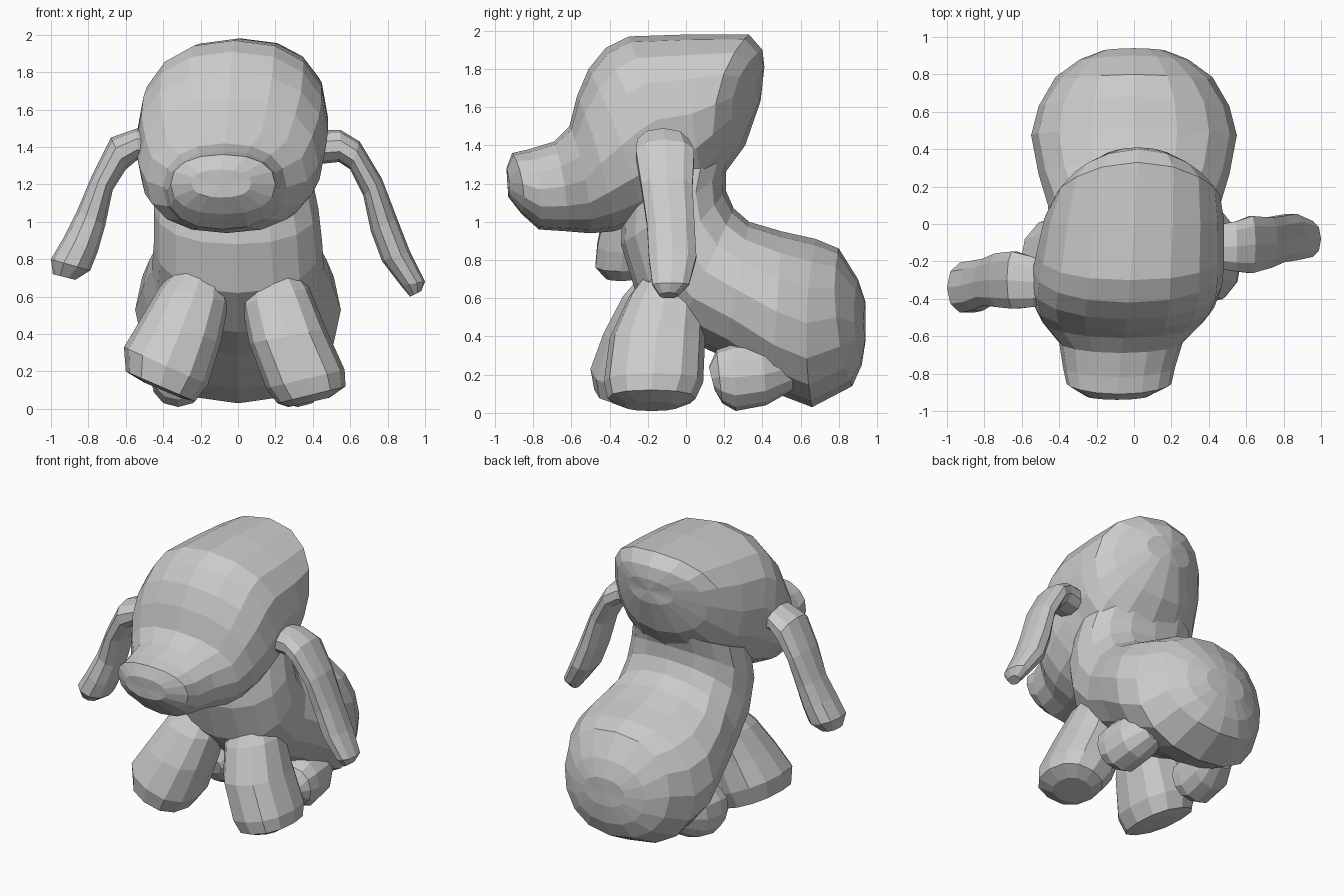
import bpy, bmesh, math
from mathutils import Vector


def loft(name, rings, sides=14, power=0.9):
    """Skin rounded rings; each ring = (edge point, opposite edge point, half-width vector, bow)."""
    bm = bmesh.new()
    loops, mids = [], []
    for a, b, side, bow in rings:
        a, b, side = Vector(a), Vector(b), Vector(side)
        mid, up = (a + b) / 2, (a - b) / 2
        loop = []
        for i in range(sides):
            t = 2 * math.pi * i / sides
            c, s = math.cos(t), math.sin(t)
            c = math.copysign(abs(c) ** power, c)
            s = math.copysign(abs(s) ** power, s)
            loop.append(bm.verts.new(mid + up * c + side * s + Vector((0, bow * s * s, 0))))
        loops.append(loop)
        mids.append(mid)
    for lo, hi in zip(loops, loops[1:]):
        for i in range(sides):
            j = (i + 1) % sides
            bm.faces.new((lo[i], lo[j], hi[j], hi[i]))
    # Close both ends with a fan
    for loop, mid in ((loops[0], mids[0]), (loops[-1], mids[-1])):
        tip = bm.verts.new(mid)
        for i in range(sides):
            bm.faces.new((loop[i], loop[(i + 1) % sides], tip))
    bmesh.ops.recalc_face_normals(bm, faces=bm.faces)
    mesh = bpy.data.meshes.new(name)
    bm.to_mesh(mesh)
    bm.free()
    obj = bpy.data.objects.new(name, mesh)
    bpy.context.collection.objects.link(obj)
    return obj


def along_y(rows):
    """Rows: top y, top z, bottom y, bottom z, half width, centre x, bow of the sides in y."""
    return [((x, ya, za), (x, yb, zb), (w, 0, 0), bow) for ya, za, yb, zb, w, x, bow in rows]


def along_x(rows):
    """Rows: outer x, outer z, inner x, inner z, half depth, centre y."""
    return [((xa, y, za), (xb, y, zb), (0, d, 0), 0) for xa, za, xb, zb, d, y in rows]


# Torso, from rump to neck
loft("body", along_y([
    (0.94, 0.58, 0.94, 0.38, 0.16, 0, -0.01),
    (0.90, 0.70, 0.92, 0.25, 0.29, 0, -0.03),
    (0.80, 0.86, 0.87, 0.14, 0.42, 0, -0.05),
    (0.68, 0.91, 0.66, 0.03, 0.51, 0, -0.04),
    (0.50, 0.95, 0.45, 0.11, 0.55, 0, 0),
    (0.33, 1.00, 0.20, 0.29, 0.51, 0, 0),
    (0.25, 1.07, -0.05, 0.41, 0.46, 0, 0),
    (0.21, 1.16, -0.26, 0.62, 0.45, 0, 0),
    (0.21, 1.26, -0.34, 0.88, 0.44, -0.01, 0),
    (0.25, 1.38, -0.33, 1.15, 0.41, -0.02, 0)]), 16)

# Head with muzzle, turned slightly to one side
loft("head", along_y([
    (-0.94, 1.28, -0.93, 1.13, 0.16, -0.09, 0.01),
    (-0.91, 1.36, -0.86, 1.04, 0.28, -0.08, 0.03),
    (-0.82, 1.38, -0.77, 0.96, 0.30, -0.08, 0.03),
    (-0.69, 1.42, -0.62, 0.95, 0.33, -0.07, 0.02),
    (-0.61, 1.50, -0.50, 0.94, 0.43, -0.06, 0.03),
    (-0.57, 1.66, -0.38, 0.95, 0.48, -0.05, 0.03),
    (-0.51, 1.80, -0.22, 1.00, 0.51, -0.04, 0.03),
    (-0.42, 1.91, -0.10, 1.05, 0.51, -0.03, 0.02),
    (-0.30, 1.97, 0.00, 1.10, 0.50, -0.02, 0),
    (0.00, 1.98, 0.10, 1.15, 0.48, 0.0, -0.02),
    (0.33, 1.98, 0.20, 1.25, 0.44, 0.02, -0.11),
    (0.40, 1.90, 0.31, 1.40, 0.36, 0.02, -0.11),
    (0.41, 1.81, 0.39, 1.63, 0.18, 0.02, -0.03)]), 16, 0.87)

# Floppy ears
loft("ear_right", along_x([
    (0.44, 1.49, 0.44, 1.31, 0.12, -0.12),
    (0.55, 1.49, 0.54, 1.32, 0.14, -0.12),
    (0.65, 1.43, 0.60, 1.28, 0.16, -0.11),
    (0.77, 1.23, 0.67, 1.14, 0.14, -0.10),
    (0.85, 1.02, 0.71, 0.95, 0.13, -0.08),
    (0.92, 0.84, 0.77, 0.79, 0.13, -0.07),
    (1.00, 0.68, 0.87, 0.66, 0.10, -0.08),
    (0.98, 0.63, 0.92, 0.60, 0.05, -0.09)]), 10)
loft("ear_left", along_x([
    (-0.47, 1.49, -0.47, 1.31, 0.12, -0.31),
    (-0.54, 1.50, -0.54, 1.33, 0.14, -0.31),
    (-0.68, 1.45, -0.60, 1.28, 0.16, -0.30),
    (-0.78, 1.25, -0.67, 1.17, 0.15, -0.30),
    (-0.86, 1.06, -0.71, 0.98, 0.13, -0.31),
    (-0.93, 0.92, -0.75, 0.84, 0.14, -0.33),
    (-1.00, 0.80, -0.79, 0.74, 0.14, -0.34),
    (-0.99, 0.72, -0.87, 0.69, 0.08, -0.34)]), 10)

# Splayed front legs
loft("front_leg_right", along_x([
    (0.30, 0.76, 0.06, 0.69, 0.14, -0.07),
    (0.38, 0.65, 0.02, 0.56, 0.20, -0.10),
    (0.47, 0.43, 0.06, 0.35, 0.25, -0.15),
    (0.57, 0.21, 0.15, 0.11, 0.26, -0.17),
    (0.575, 0.12, 0.21, 0.03, 0.23, -0.18),
    (0.49, 0.06, 0.27, 0.01, 0.14, -0.18)]), 12, 0.85)
loft("front_leg_left", along_x([
    (-0.32, 0.76, -0.07, 0.69, 0.14, -0.09),
    (-0.42, 0.65, -0.05, 0.57, 0.20, -0.13),
    (-0.52, 0.48, -0.09, 0.36, 0.24, -0.19),
    (-0.61, 0.33, -0.16, 0.13, 0.27, -0.23),
    (-0.60, 0.20, -0.23, 0.04, 0.24, -0.24),
    (-0.50, 0.14, -0.31, 0.06, 0.13, -0.24)]), 12, 0.85)

# Short hind legs, tucked beside the belly
for label, s in (("right", 1), ("left", -1)):
    loft("hind_leg_" + label, along_y([
        (0.12, 0.24, 0.15, 0.12, 0.09, s * 0.32, 0),
        (0.16, 0.33, 0.19, 0.05, 0.14, s * 0.32, 0),
        (0.25, 0.36, 0.26, 0.01, 0.15, s * 0.32, 0),
        (0.40, 0.36, 0.42, 0.04, 0.15, s * 0.31, 0),
        (0.56, 0.36, 0.56, 0.12, 0.11, s * 0.27, 0)]), 12)
